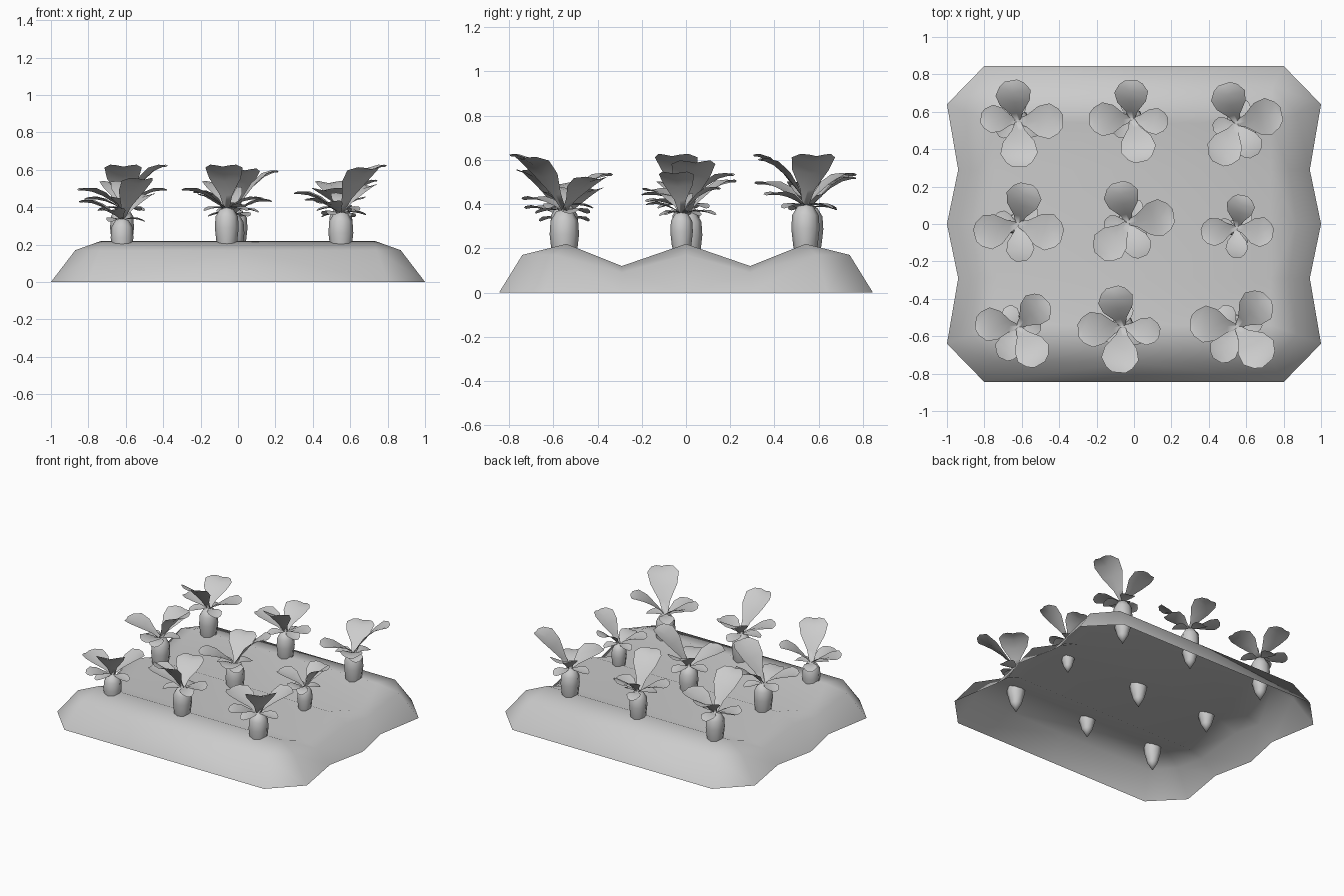
import bpy, bmesh, math

cube = bpy.data.objects.get("Cube")
if cube:
    bpy.data.objects.remove(cube)

grey = bpy.data.materials.new("plain_grey")
grey.use_nodes = True
colour = (0.6, 0.6, 0.6, 1)
grey.diffuse_color = colour
grey.node_tree.nodes["Principled BSDF"].inputs["Base Color"].default_value = colour


def make_object(name, bm, location=(0, 0, 0)):
    """Turn a bmesh into a smooth shaded object."""
    bmesh.ops.remove_doubles(bm, verts=bm.verts, dist=0.0005)
    bmesh.ops.recalc_face_normals(bm, faces=bm.faces)
    if sum(f.normal.z * f.calc_area() for f in bm.faces) < -0.001:
        bmesh.ops.reverse_faces(bm, faces=bm.faces)
    for face in bm.faces:
        face.smooth = True
    mesh = bpy.data.meshes.new(name)
    bm.to_mesh(mesh)
    bm.free()
    mesh.materials.append(grey)
    obj = bpy.data.objects.new(name, mesh)
    obj.location = location
    bpy.context.collection.objects.link(obj)
    return obj


def bridge(bm, lines, closed=False):
    """Join neighbouring rows of points with quads."""
    rows = [[bm.verts.new(p) for p in line] for line in lines]
    for a, b in zip(rows, rows[1:]):
        count = len(a)
        for i in range(count if closed else count - 1):
            j = (i + 1) % count
            bm.faces.new((a[i], a[j], b[j], b[i]))


# Soil bed: one quarter of three ridges, open underneath, mirrored twice
ground = [(1, 0, 0), (0.94, 0.29, 0), (1, 0.64, 0), (0.8, 0.845, 0), (0, 0.845, 0)]
shoulder = [(0.87, 0, 0.17), (0.83, 0.29, 0.09), (0.87, 0.59, 0.17),
            (0.74, 0.74, 0.17), (0, 0.74, 0.17)]
crest = [(0.73, 0, 0.22), (0.73, 0.29, 0.12), (0.73, 0.54, 0.22)]
corner = crest[-1]
bm = bmesh.new()
bridge(bm, [ground, shoulder, crest + [corner, (0, corner[1], corner[2])]])
bridge(bm, [crest, [(0, y, z) for x, y, z in crest]])
soil = make_object("soil_bed", bm)
mirror = soil.modifiers.new("mirror", "MIRROR")
mirror.use_axis = (True, True, False)
mirror.merge_threshold = 0.001

# Root outline: radius and height about the soil surface
ROOT = [(0, -0.14), (0.036, -0.08), (0.055, -0.01), (0.064, 0.07),
        (0.06, 0.13), (0.036, 0.17), (0, 0.18)]
SIDES = 8


def add_root(name, location, size):
    bm = bmesh.new()
    rings = []
    for r, z in ROOT:
        rings.append([(r * size * math.cos(math.tau * i / SIDES),
                       r * size * math.sin(math.tau * i / SIDES),
                       z * size) for i in range(SIDES)])
    bridge(bm, rings, closed=True)
    make_object(name, bm, location)


# Leaf outline: distance along the leaf and half width
BLADE = [(0, 0.014), (0.2, 0.035), (0.45, 0.085), (0.7, 0.1), (0.9, 0.07), (1, 0.035)]


def add_leaf(bm, degrees, reach, rise, width):
    angle = math.radians(degrees)
    c, s = math.cos(angle), math.sin(angle)
    rows = []
    for t, half in BLADE:
        out = reach * t
        height = rise * math.sin(t * 1.4) + 0.05 * t * (1 - t)
        row = []
        for side in (-1, 0, 1):
            across = side * half * width
            lift = 0.2 * abs(across)
            row.append((out * c - across * s, out * s + across * c, height + lift))
        rows.append(row)
    bridge(bm, rows)


# Leaf tiers from tallest to lowest: reach, rise, width
TIERS = [(0.245, 0.23, 1), (0.22, 0.14, 0.95), (0.24, 0.1, 0.95), (0.2, 0.05, 0.75)]

# Plants: position, size, depth sunk, leaf directions from tallest to lowest
PLANTS = [
    ("back_right", -0.62, 0.55, 1, 0, (-88, 100, 0, 175)),
    ("back_middle", -0.01, 0.56, 0.95, 0, (-78, 92, 180, -5)),
    ("back_left", 0.55, 0.54, 1, 0, (12, 108, 245, -62)),
    ("middle_right", -0.62, 0, 1, 0, (-15, 78, 195, 275)),
    ("middle_middle", -0.03, 0.01, 1, 0.03, (8, 105, 230, -68)),
    ("middle_left", 0.55, -0.02, 0.8, 0, (-10, 80, 190, 270)),
    ("front_right", -0.62, -0.55, 0.95, 0.05, (-60, 45, 175, 245)),
    ("front_middle", -0.06, -0.55, 1, 0, (-95, 105, 185, -10)),
    ("front_left", 0.55, -0.55, 1.04, 0.03, (-50, 45, 175, 240)),
]

for place, x, y, size, depth, directions in PLANTS:
    base = 0.22 - depth
    add_root(place + "_root", (x, y, base), size)
    bm = bmesh.new()
    for degrees, (reach, rise, width) in zip(directions, TIERS):
        add_leaf(bm, degrees, reach * size, rise * size, width * size)
    # Small low leaves tucked under the crown
    for k in range(3):
        add_leaf(bm, directions[0] + 60 + 120 * k, 0.13 * size, -0.01, 0.5 * size)
    make_object(place + "_leaves", bm, (x, y, base + 0.17 * size))
